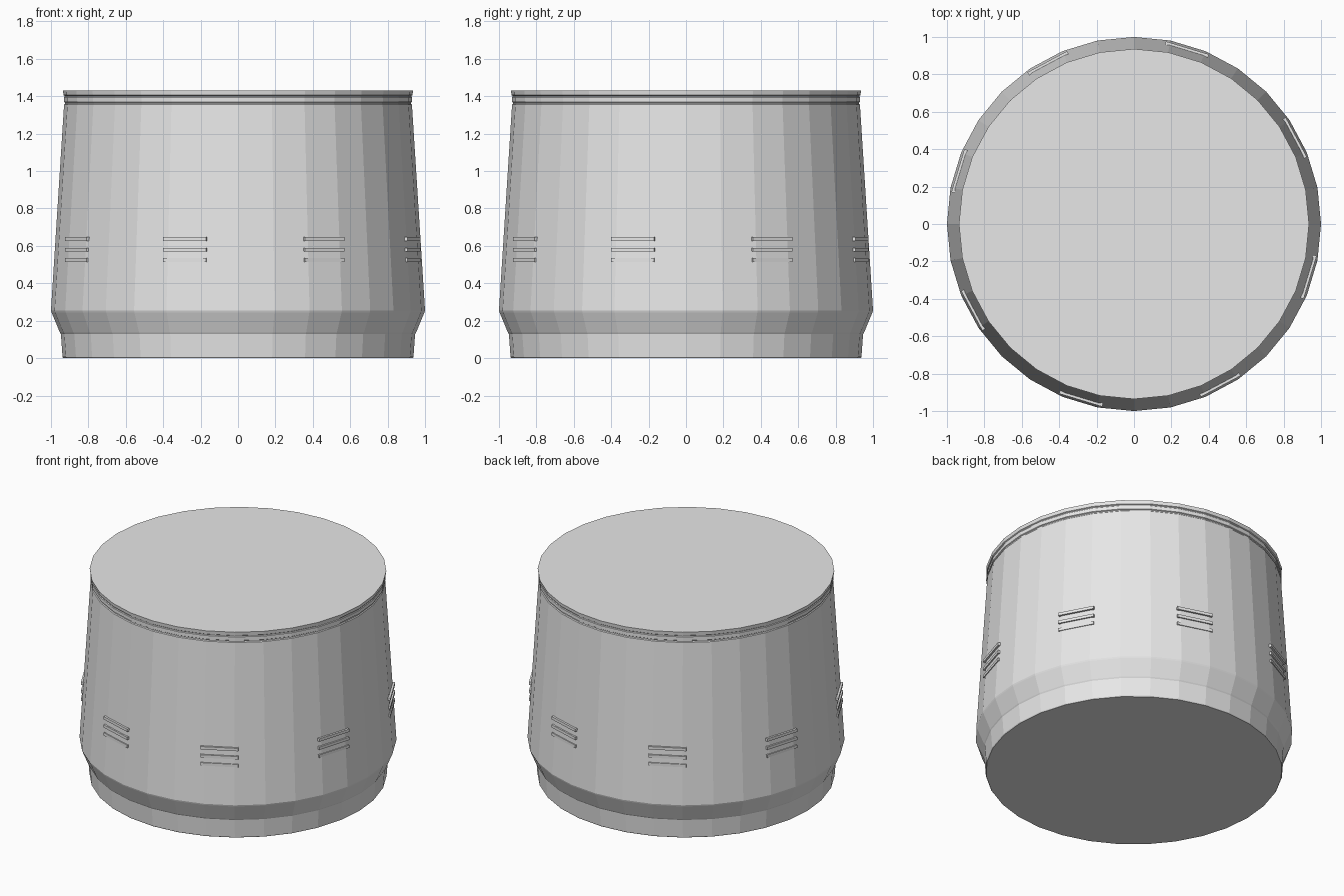
import bpy, bmesh, math
from mathutils import Matrix

cube = bpy.data.objects.get("Cube")
if cube:
    bpy.data.objects.remove(cube, do_unlink=True)

SIDES = 32
STEP = math.tau / SIDES

grey = bpy.data.materials.new("light grey")
grey.use_nodes = True
colour = (0.8, 0.8, 0.8, 1)
grey.diffuse_color = colour
grey.node_tree.nodes["Principled BSDF"].inputs["Base Color"].default_value = colour


def add_object(name, bm):
    bmesh.ops.recalc_face_normals(bm, faces=bm.faces)
    mesh = bpy.data.meshes.new(name)
    bm.to_mesh(mesh)
    bm.free()
    mesh.materials.append(grey)
    obj = bpy.data.objects.new(name, mesh)
    bpy.context.collection.objects.link(obj)
    return obj


def lathe(name, profile):
    """Turn (radius, height) points into a closed, faceted drum."""
    bm = bmesh.new()
    rings = [[bm.verts.new((r * math.cos(i * STEP), r * math.sin(i * STEP), z))
              for i in range(SIDES)] for r, z in profile]
    for low, high in zip(rings, rings[1:]):
        for i in range(SIDES):
            j = (i + 1) % SIDES
            bm.faces.new((low[i], low[j], high[j], high[i]))
    bm.faces.new(rings[0])
    bm.faces.new(rings[-1])
    return add_object(name, bm)


# Drum: narrow foot, flared shoulder, tapering wall and grooved rim
lathe("drum_body", [
    (0.934, 0), (0.938, 0.006), (0.947, 0.128), (0.952, 0.136),
    (0.997, 0.245), (1.0, 0.255),
    (0.93, 1.355), (0.925, 1.36), (0.925, 1.366), (0.931, 1.37),
    (0.931, 1.394), (0.927, 1.398), (0.927, 1.402), (0.933, 1.406),
    (0.936, 1.43)])

# Vents: eight groups of three thin bars, each centred on a wall facet
bm = bmesh.new()
for group in range(8):
    turn = Matrix.Rotation((group * 4 + 2.5) * STEP, 4, "Z")
    for z in (0.525, 0.58, 0.637):
        place = Matrix.Translation((0, -0.971, z))
        size = Matrix.Diagonal((0.24, 0.026, 0.02, 1))
        bmesh.ops.create_cube(bm, size=1, matrix=turn @ place @ size)
add_object("vent_bars", bm)
